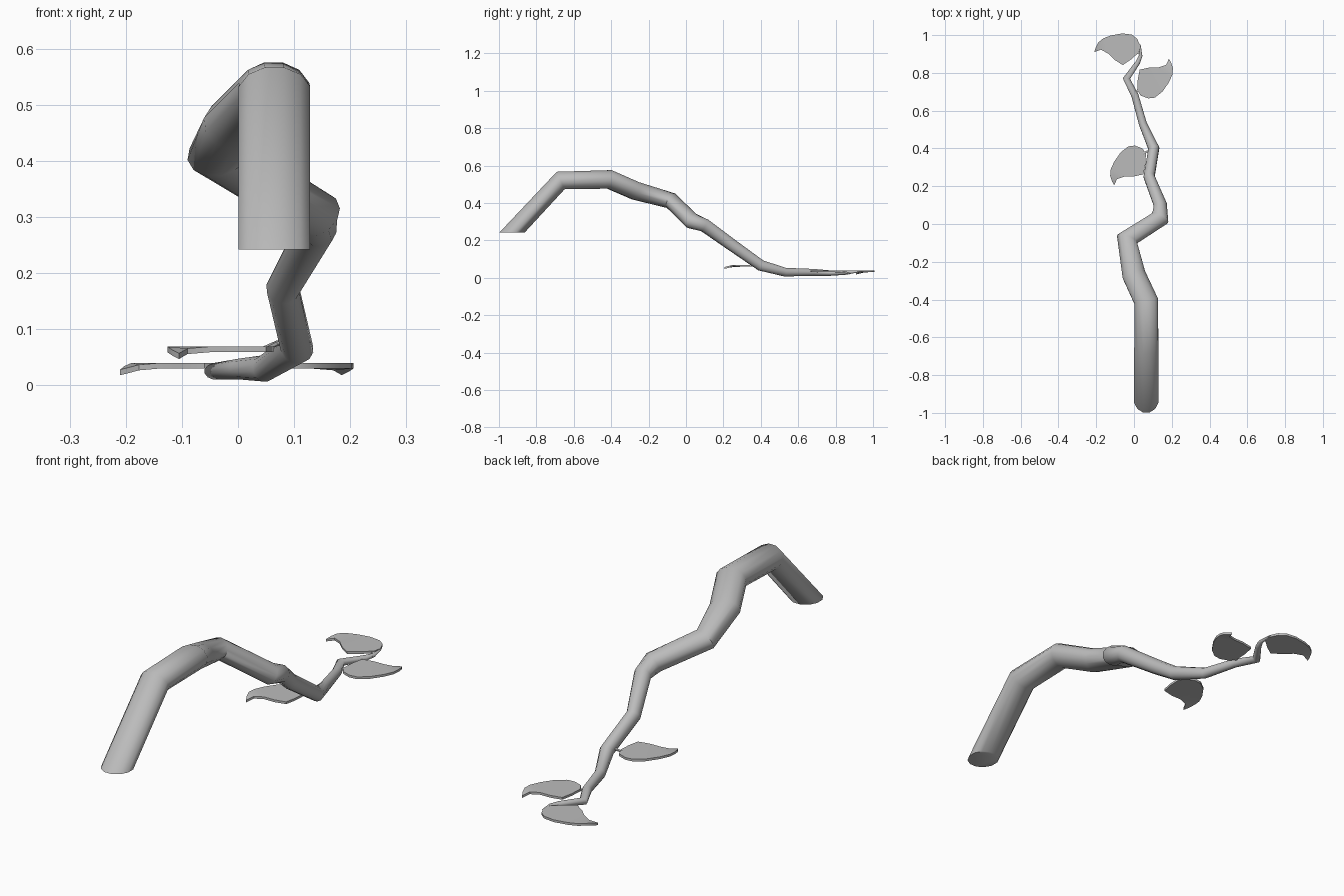
import bpy, bmesh, math
from mathutils import Vector, Matrix

cube = bpy.data.objects.get("Cube")
if cube:
    bpy.data.objects.remove(cube)

grey = bpy.data.materials.new("plain_grey")
grey.use_nodes = True
grey.diffuse_color = (0.5, 0.5, 0.5, 1)
grey.node_tree.nodes["Principled BSDF"].inputs["Base Color"].default_value = (0.5, 0.5, 0.5, 1)


def finish(bm, name, angle):
    bmesh.ops.recalc_face_normals(bm, faces=bm.faces)
    mesh = bpy.data.meshes.new(name)
    bm.to_mesh(mesh)
    bm.free()
    mesh.materials.append(grey)
    ob = bpy.data.objects.new(name, mesh)
    bpy.context.collection.objects.link(ob)
    bpy.ops.object.select_all(action='DESELECT')
    ob.select_set(True)
    bpy.context.view_layer.objects.active = ob
    bpy.ops.object.shade_smooth_by_angle(angle=math.radians(angle))
    return ob


def sweep(name, path, sides, flat_start=False):
    """Tube along (x, y, z, half width, half height) stations with mitred rings."""
    bm = bmesh.new()
    pts = [Vector(p[:3]) for p in path]
    rings = []
    for i, (p, station) in enumerate(zip(pts, path)):
        ahead = (pts[min(i + 1, len(pts) - 1)] - p).normalized()
        behind = (p - pts[max(i - 1, 0)]).normalized()
        t = (ahead + behind).normalized()
        u = t.cross(Vector((0, 0, 1))).normalized()
        v = u.cross(t)
        if flat_start and i == 0:
            u, v = Vector((1, 0, 0)), Vector((0, -1, 0))
            if v.dot(t) > 0:
                v = -v
        ring = []
        for k in range(sides):
            a = math.tau * (k + 0.5) / sides
            ring.append(bm.verts.new(p + u * math.cos(a) * station[3] + v * math.sin(a) * station[4]))
        rings.append(ring)
    for r0, r1 in zip(rings, rings[1:]):
        for k in range(sides):
            n = (k + 1) % sides
            bm.faces.new((r0[k], r0[n], r1[n], r1[k]))
    bm.faces.new(rings[0])
    bm.faces.new(rings[-1])
    return finish(bm, name, 55)


# Main stem: thick cut end, arch, then a winding taper to a thin tip
stem = [
    (0.065, -0.93, 0.242, 0.066, 0.07),
    (0.065, -0.67, 0.52, 0.066, 0.053),
    (0.065, -0.41, 0.526, 0.066, 0.052),
    (0.00, -0.27, 0.465, 0.064, 0.05),
    (-0.037, -0.08, 0.412, 0.057, 0.044),
    (0.137, 0.03, 0.305, 0.05, 0.044),
    (0.14, 0.10, 0.28, 0.036, 0.037),
    (0.08, 0.25, 0.172, 0.03, 0.033),
    (0.105, 0.40, 0.066, 0.03, 0.03),
    (0.047, 0.53, 0.03, 0.022, 0.024),
    (0.005, 0.68, 0.029, 0.02, 0.019),
    (-0.04, 0.77, 0.025, 0.02, 0.015),
    (0.02, 0.855, 0.028, 0.013, 0.012),
    (0.035, 0.89, 0.031, 0.010, 0.008),
    (0.033, 0.95, 0.036, 0.002, 0.002),
]
sweep("main_stem", stem, 12, flat_start=True)

# Leaf outline measured from its curled tip
outline = [(0, 0), (0.015, 0.033), (0.055, 0.046), (0.105, 0.047), (0.155, 0.058),
           (0.165, 0.11), (0.168, 0.165), (0.15, 0.195), (0.11, 0.21), (0.075, 0.206),
           (0.035, 0.175), (0, 0.125), (-0.018, 0.085), (-0.021, 0.05), (-0.012, 0.022)]


def leaf(name, tip, z, turn):
    bm = bmesh.new()
    rot = Matrix.Rotation(math.radians(turn), 3, 'Z')
    verts = []
    for x, y in outline:
        droop = 0.012 * max(0, 1 - math.hypot(x, y) / 0.05)
        verts.append(bm.verts.new(Vector((*tip, z - droop)) + rot @ Vector((x, y, 0))))
    face = bm.faces.new(verts)
    out = bmesh.ops.extrude_face_region(bm, geom=[face])
    top = [g for g in out["geom"] if isinstance(g, bmesh.types.BMVert)]
    bmesh.ops.translate(bm, verts=top, vec=(0, 0, 0.01))
    bmesh.ops.triangulate(bm, faces=[f for f in bm.faces if len(f.verts) > 4])
    finish(bm, name, 35)


leaf("lower_leaf", (-0.105, 0.205), 0.059, 0)
leaf("upper_right_leaf", (-0.21, 0.91), 0.03, -45)
leaf("upper_left_leaf", (0.185, 0.875), 0.03, 180)

# Short stalks joining the leaves to the stem
stalks = {
    "lower_stalk": [(0.095, 0.37, 0.08), (0.07, 0.385, 0.075), (0.045, 0.37, 0.064)],
    "upper_right_stalk": [(0.036, 0.875, 0.03), (0.03, 0.90, 0.034), (0.01, 0.915, 0.035)],
    "upper_left_stalk": [(0.005, 0.69, 0.03), (0.018, 0.705, 0.035), (0.04, 0.72, 0.035)],
}
for name, pts in stalks.items():
    sweep(name, [(*p, 0.006, 0.005) for p in pts], 6)
